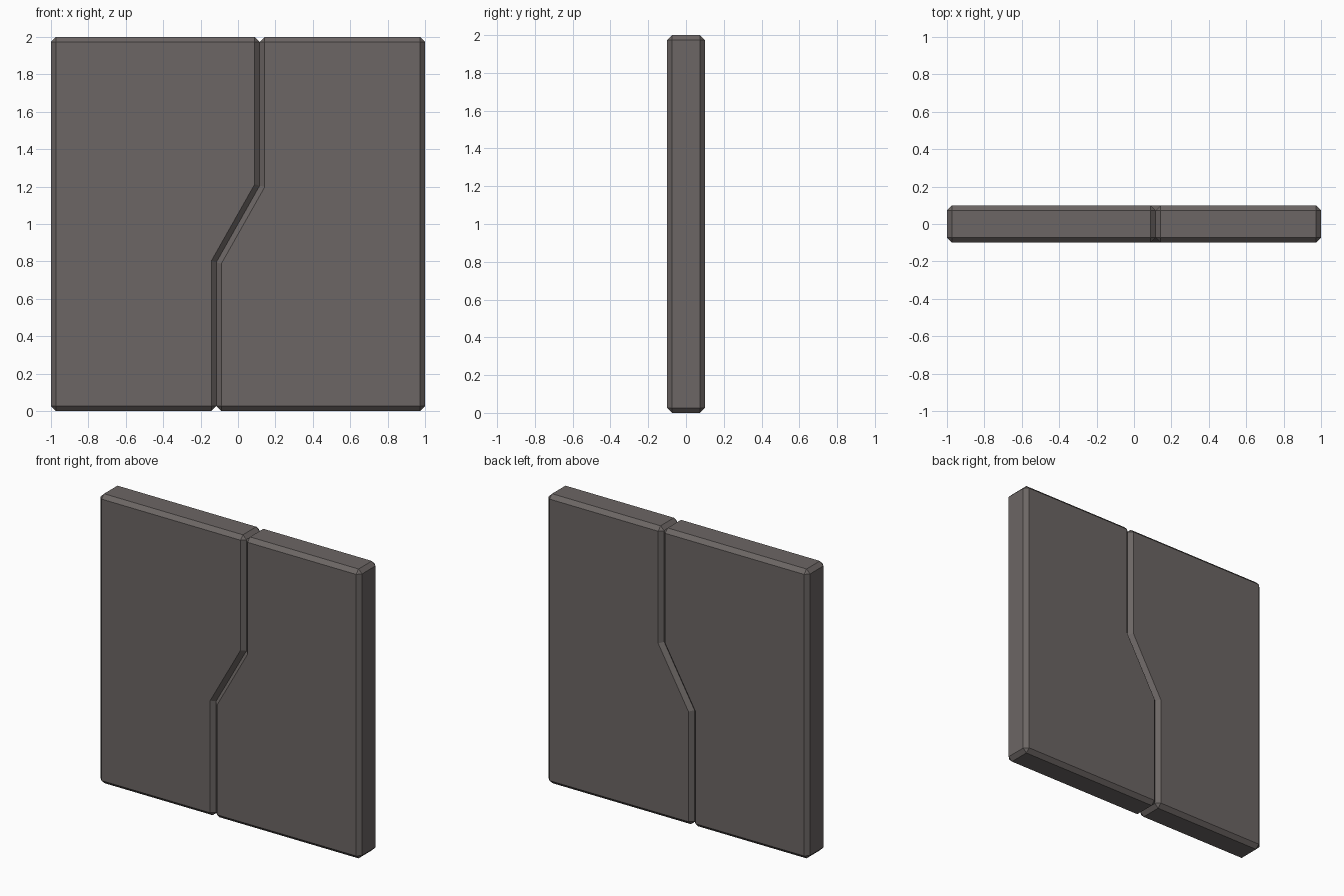
import bpy, bmesh

if "Cube" in bpy.data.objects:
    bpy.data.objects.remove(bpy.data.objects["Cube"])

DEPTH = 0.1      # half thickness
CHAMFER = 0.027
SEAM = [(-0.116, 0.0), (-0.116, 0.795), (0.116, 1.205), (0.116, 2.0)]

metal = bpy.data.materials.new("dark warm grey")
metal.diffuse_color = (0.15, 0.133, 0.128, 1)
metal.use_nodes = True
metal.node_tree.nodes["Principled BSDF"].inputs["Base Color"].default_value = metal.diffuse_color


def door_panel(name, side):
    """Slab between the outer edge (x = side) and the stepped seam."""
    outline = SEAM + [(side, 2.0), (side, 0.0)]
    bm = bmesh.new()
    face = bm.faces.new([bm.verts.new((x, -DEPTH, z)) for x, z in outline])
    back = bmesh.ops.extrude_face_region(bm, geom=[face])["geom"]
    bmesh.ops.translate(bm, vec=(0, 2 * DEPTH, 0),
                        verts=[v for v in back if isinstance(v, bmesh.types.BMVert)])
    bmesh.ops.recalc_face_normals(bm, faces=bm.faces)
    mesh = bpy.data.meshes.new(name)
    bm.to_mesh(mesh)
    bm.free()
    mesh.materials.append(metal)
    obj = bpy.data.objects.new(name, mesh)
    bpy.context.collection.objects.link(obj)
    # chamfer the sharp edges, leaving the shallow seam bends alone
    bevel = obj.modifiers.new("chamfer", "BEVEL")
    bevel.width = CHAMFER
    bevel.segments = 1
    bevel.limit_method = 'ANGLE'
    bevel.angle_limit = 0.8


door_panel("left_door_panel", -1)
door_panel("right_door_panel", 1)
